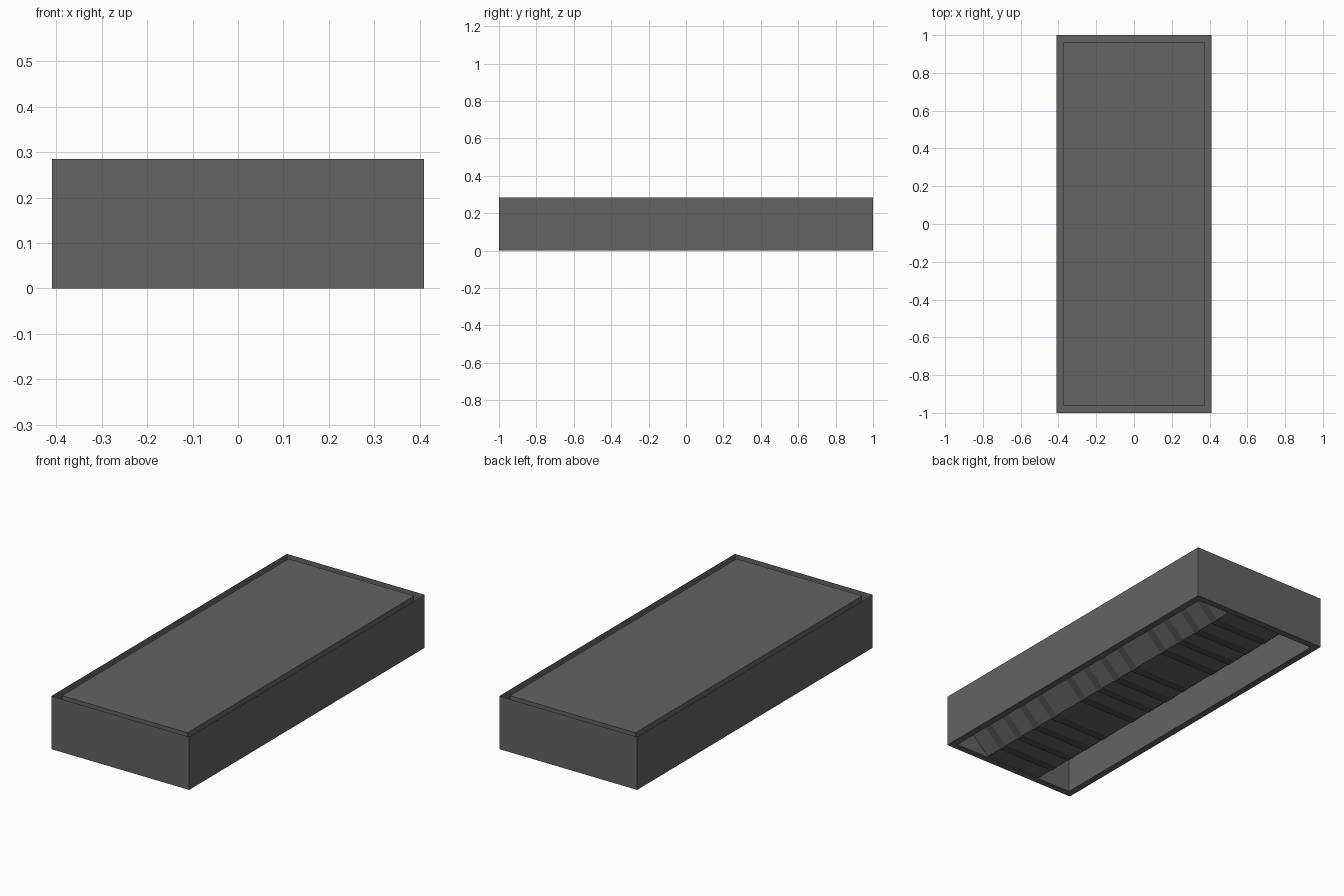
import bpy, bmesh

if "Cube" in bpy.data.objects:
    bpy.data.objects.remove(bpy.data.objects["Cube"])

HX, HY, H = 0.41, 1.0, 0.285      # outer half sizes and height
IX, IY = 0.373, 0.963             # raised inner panel half sizes


def material(name, v):
    m = bpy.data.materials.new(name)
    m.diffuse_color = (v, v, v, 1)
    m.use_nodes = True
    m.node_tree.nodes["Principled BSDF"].inputs["Base Color"].default_value = m.diffuse_color
    return m


grey = material("dark grey", 0.125)
rib_grey = material("deep grey", 0.085)


def finish(bm, name, mat):
    bmesh.ops.recalc_face_normals(bm, faces=bm.faces)
    me = bpy.data.meshes.new(name)
    bm.to_mesh(me)
    bm.free()
    me.materials.append(mat)
    ob = bpy.data.objects.new(name, me)
    bpy.context.collection.objects.link(ob)
    return ob


# Folded shell: outer skin, bottom rim, inner walls and top panel
bm = bmesh.new()
rings = []
for x, y, z in ((HX, HY, H), (HX, HY, 0), (IX, IY, 0), (IX, IY, H - 0.002)):
    rings.append([bm.verts.new((sx * x, sy * y, z))
                  for sx, sy in ((-1, -1), (1, -1), (1, 1), (-1, 1))])
for a, b in zip(rings, rings[1:]):
    for i in range(4):
        j = (i + 1) % 4
        bm.faces.new((a[i], a[j], b[j], b[i]))
bm.faces.new(rings[-1])
finish(bm, "folded_shell", grey)


# Trough-shaped underside: flat bottom with two sloping sides
def trough(name, y0, y1, drop, mat):
    bm = bmesh.new()
    profile = ((-IX, 0.2), (-0.17, 0.006), (0.17, 0.006), (IX, 0.2))
    rows = [[bm.verts.new((x, y, z - drop)) for x, z in profile] for y in (y0, y1)]
    for i in range(3):
        bm.faces.new((rows[0][i], rows[0][i + 1], rows[1][i + 1], rows[1][i]))
    return finish(bm, name, mat)


trough("underside_trough", -IY, IY, 0, grey)

# Narrow cross ribs in three groups along the underside
for group in range(3):
    for k in range(4):
        y = -0.84 + group * 0.64 + k * 0.135
        if y < IY - 0.05:
            trough(f"cross_rib_{group}_{k}", y - 0.022, y + 0.022, 0.004, rib_grey)
